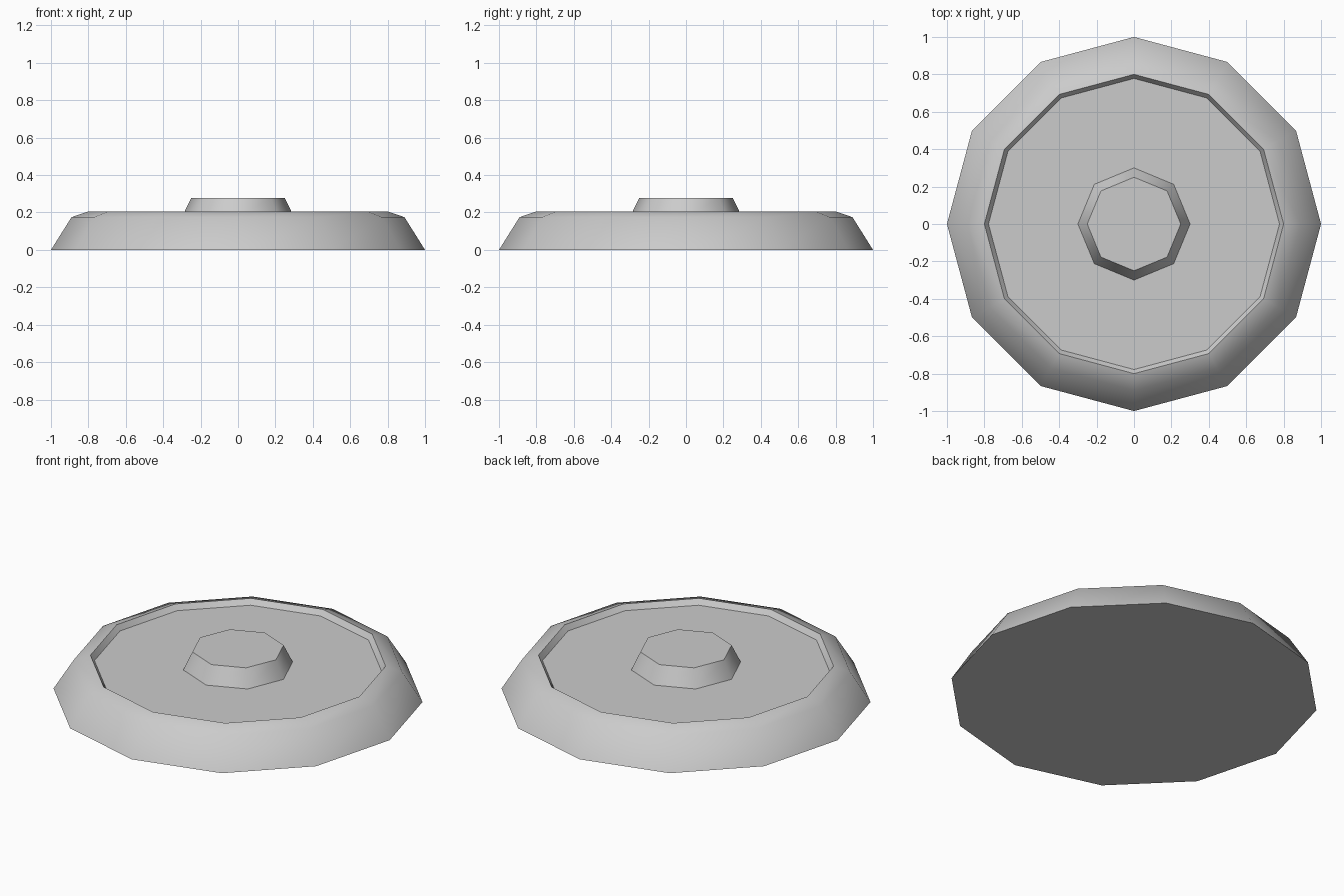
import bpy, bmesh
from math import cos, sin, radians, tau

if "Cube" in bpy.data.objects:
    bpy.data.objects.remove(bpy.data.objects["Cube"])


def lathe(name, profile, sides):
    """Closed solid of stacked polygon rings, profile = (radius, z) from bottom to top."""
    bm = bmesh.new()
    rings = [[bm.verts.new((r * cos(tau * i / sides), r * sin(tau * i / sides), z))
              for i in range(sides)] for r, z in profile]
    for a, b in zip(rings, rings[1:]):
        for i in range(sides):
            j = (i + 1) % sides
            bm.faces.new((a[i], a[j], b[j], b[i]))
    bm.faces.new(rings[0][::-1])
    bm.faces.new(rings[-1])
    bmesh.ops.recalc_face_normals(bm, faces=bm.faces)
    mesh = bpy.data.meshes.new(name)
    bm.to_mesh(mesh)
    bm.free()
    obj = bpy.data.objects.new(name, mesh)
    bpy.context.collection.objects.link(obj)
    bpy.ops.object.select_all(action='DESELECT')
    obj.select_set(True)
    bpy.context.view_layer.objects.active = obj
    bpy.ops.object.shade_smooth_by_angle(angle=radians(50))
    return obj


FLOOR = 0.175

# Twelve-sided dish: sloped side, bevelled rim, shallow recessed floor
lathe("base_dish", [(1.0, 0), (0.89, 0.175), (0.80, 0.206), (0.778, FLOOR)], 12)

# Eight-sided tapered knob standing on the recessed floor
lathe("centre_knob", [(0.30, FLOOR), (0.25, 0.278)], 8)
